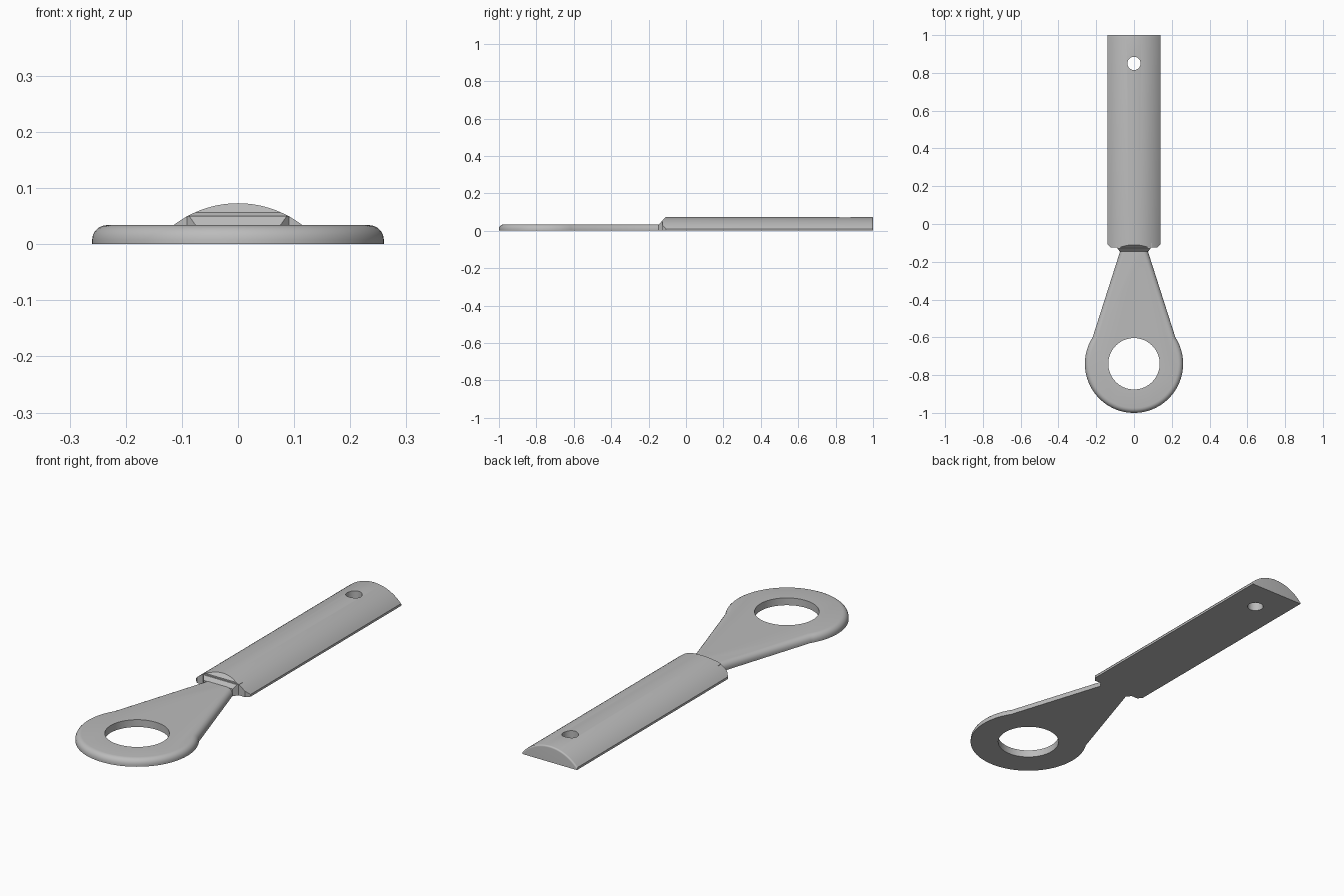
import bpy, bmesh
from math import sin, cos, asin, atan2, pi, sqrt
from mathutils import Vector

if "Cube" in bpy.data.objects:
    bpy.data.objects.remove(bpy.data.objects["Cube"], do_unlink=True)

grey = bpy.data.materials.new("plain grey")
grey.use_nodes = True
grey.diffuse_color = (0.5, 0.5, 0.5, 1)
grey.node_tree.nodes["Principled BSDF"].inputs["Base Color"].default_value = (0.5, 0.5, 0.5, 1)


def prism(points, offset):
    """Closed outline extruded along the offset vector."""
    bm = bmesh.new()
    face = bm.faces.new([bm.verts.new(p) for p in points])
    ext = bmesh.ops.extrude_face_region(bm, geom=[face])["geom"]
    bmesh.ops.translate(bm, verts=[g for g in ext if isinstance(g, bmesh.types.BMVert)], vec=offset)
    bmesh.ops.recalc_face_normals(bm, faces=bm.faces)
    return bm


def round_edges(bm, test, radius):
    edges = [e for e in bm.edges if all(test(v.co) for v in e.verts)]
    bmesh.ops.bevel(bm, geom=edges, offset=radius, segments=5, profile=0.5,
                    affect='EDGES', clamp_overlap=True)


def slice_off(bm, point, normal):
    """Remove what lies beyond a plane and cap the cut."""
    geom = bm.verts[:] + bm.edges[:] + bm.faces[:]
    cut = bmesh.ops.bisect_plane(bm, geom=geom, plane_co=point, plane_no=normal, clear_outer=True)
    edges = [g for g in cut["geom_cut"] if isinstance(g, bmesh.types.BMEdge)]
    bmesh.ops.holes_fill(bm, edges=edges, sides=0)


def finish(name, bm):
    bmesh.ops.recalc_face_normals(bm, faces=bm.faces)
    mesh = bpy.data.meshes.new(name)
    bm.to_mesh(mesh)
    bm.free()
    mesh.materials.append(grey)
    obj = bpy.data.objects.new(name, mesh)
    bpy.context.collection.objects.link(obj)
    return obj


def drill(obj, y, radius):
    """Round hole straight through, made with a hidden cutter."""
    ring = [(radius * cos(2 * pi * i / 64), y + radius * sin(2 * pi * i / 64), -0.1) for i in range(64)]
    cutter = finish(obj.name + "_hole_cutter", prism(ring, (0, 0, 0.3)))
    mod = obj.modifiers.new("hole", 'BOOLEAN')
    mod.operation, mod.solver, mod.object = 'DIFFERENCE', 'EXACT', cutter
    bpy.context.view_layer.objects.active = obj
    bpy.ops.object.modifier_apply(modifier=mod.name)
    bpy.data.objects.remove(cutter, do_unlink=True)


def smooth(obj):
    bpy.ops.object.select_all(action='DESELECT')
    obj.select_set(True)
    bpy.context.view_layer.objects.active = obj
    bpy.ops.object.shade_smooth_by_angle(angle=0.6)


# Flat ring head with tapering neck
R, CY, THICK = 0.26, -0.74, 0.034
start = atan2(0.14, sqrt(R * R - 0.14 ** 2))
sweep = pi + 2 * start
outline = [(R * cos(start - sweep * i / 72), CY + R * sin(start - sweep * i / 72), 0) for i in range(73)]
outline += [(-0.072, -0.14, 0), (-0.072, -0.05, 0), (0.072, -0.05, 0), (0.072, -0.14, 0)]
bm = prism(outline, (0, 0, THICK))
round_edges(bm, lambda c: c.z > THICK - 0.001, 0.026)
head = finish("ring_head", bm)
drill(head, CY, 0.136)
smooth(head)

# Domed handle: a circular segment run along y
HALF, TOP, ARC = 0.14, 0.073, 0.188
limit = asin(HALF / ARC)
section = [(-HALF, -0.125, 0)]
for i in range(33):
    a = limit * (i / 16 - 1)
    section.append((ARC * sin(a), -0.125, TOP - ARC + ARC * cos(a)))
section.append((HALF, -0.125, 0))
bm = prism(section, (0, 1.125, 0))
round_edges(bm, lambda c: c.y > 0.999 and c.z > 0.001, 0.018)
SLOPE = Vector((0, -1, 0.9))
slice_off(bm, (0, -0.11, TOP), SLOPE)
for side in (-1, 1):
    slice_off(bm, (side * HALF, -0.108, 0), (side, -1, 0))
handle = finish("handle", bm)
drill(handle, 0.85, 0.035)
smooth(handle)

# Sloping collar where the neck enters the handle
collar = [(-0.092, -0.1, 0), (-0.092, -0.124, 0), (-0.075, -0.146, 0),
          (0.075, -0.146, 0), (0.092, -0.124, 0), (0.092, -0.1, 0)]
bm = prism(collar, (0, 0, 0.05))
slice_off(bm, (0, -0.11, TOP), SLOPE)
smooth(finish("neck_collar", bm))
